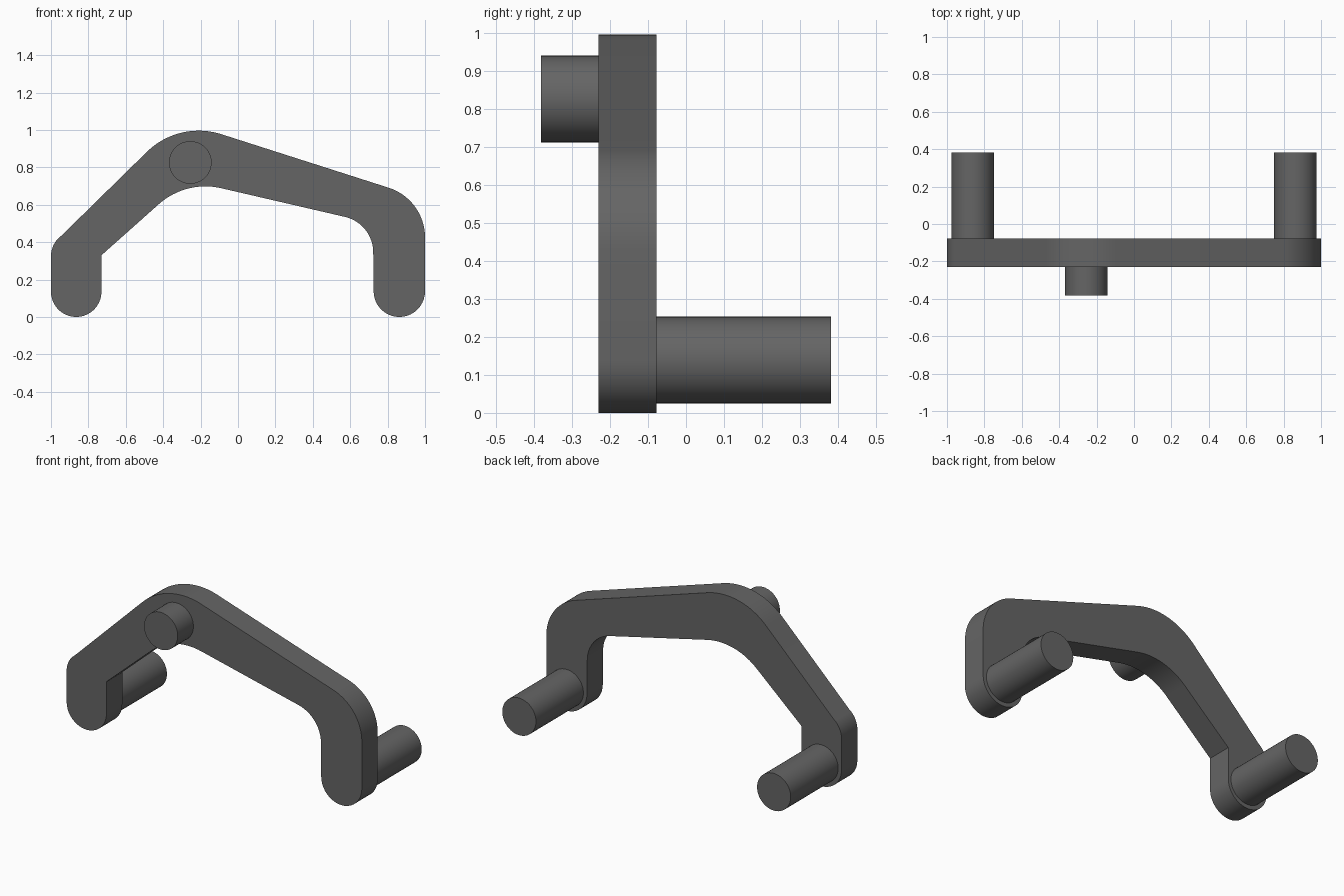
import bpy, bmesh, math

cube = bpy.data.objects.get("Cube")
if cube:
    bpy.data.objects.remove(cube, do_unlink=True)

# Dark grey metal
grey = bpy.data.materials.new("dark grey")
grey.use_nodes = True
colour = (0.13, 0.13, 0.13, 1.0)
grey.diffuse_color = colour
grey.node_tree.nodes["Principled BSDF"].inputs["Base Color"].default_value = colour


def arc(cx, cz, r, start, end, steps=20):
    """Points on a circle in the XZ plane, angles in degrees."""
    points = []
    for i in range(steps + 1):
        a = math.radians(start + (end - start) * i / steps)
        points.append((cx + r * math.cos(a), cz + r * math.sin(a)))
    return points


def extrude(name, outline, y_front, y_back):
    """Solid made by sweeping an XZ outline from y_front to y_back."""
    bm = bmesh.new()
    face = bm.faces.new([bm.verts.new((x, y_front, z)) for x, z in outline])
    swept = bmesh.ops.extrude_face_region(bm, geom=[face], use_keep_orig=True)
    verts = [v for v in swept["geom"] if isinstance(v, bmesh.types.BMVert)]
    bmesh.ops.translate(bm, verts=verts, vec=(0, y_back - y_front, 0))
    bmesh.ops.recalc_face_normals(bm, faces=bm.faces[:])
    mesh = bpy.data.meshes.new(name)
    bm.to_mesh(mesh)
    bm.free()
    mesh.materials.append(grey)
    obj = bpy.data.objects.new(name, mesh)
    bpy.context.collection.objects.link(obj)
    bpy.ops.object.select_all(action="DESELECT")
    obj.select_set(True)
    bpy.context.view_layer.objects.active = obj
    bpy.ops.object.shade_smooth_by_angle(angle=math.radians(25))
    return obj


# Bent flat arm: outer edge from right foot to left foot, then the inner edge back
outline = (
    arc(-0.865, 0.135, 0.135, 360, 180)          # rounded right foot
    + arc(-0.865, 0.325, 0.135, 180, 126, 10)    # right knee
    + arc(-0.21, 0.60, 0.396, 135, 72.3)         # outer crown
    + arc(0.721, 0.425, 0.279, 72.3, 0)          # left shoulder
    + arc(0.8625, 0.1375, 0.1375, 0, -180)       # rounded left foot
    + arc(0.528, 0.345, 0.195, 0, 77)            # inner left shoulder
    + arc(-0.174, 0.323, 0.375, 77, 131)         # inner crown
    + [(-0.73, 0.33)]                            # inner right knee
)
extrude("bent_arm", outline, -0.23, -0.077)

# Mounting pins behind the feet, and the short boss in front of the crown
for name, x, z, y0, y1 in (
    ("right_pin", -0.863, 0.139, -0.077, 0.382),
    ("left_pin", 0.863, 0.139, -0.077, 0.382),
    ("front_boss", -0.255, 0.826, -0.382, -0.23),
):
    extrude(name, arc(x, z, 0.114, 0, 360, 48)[:-1], y0, y1)
